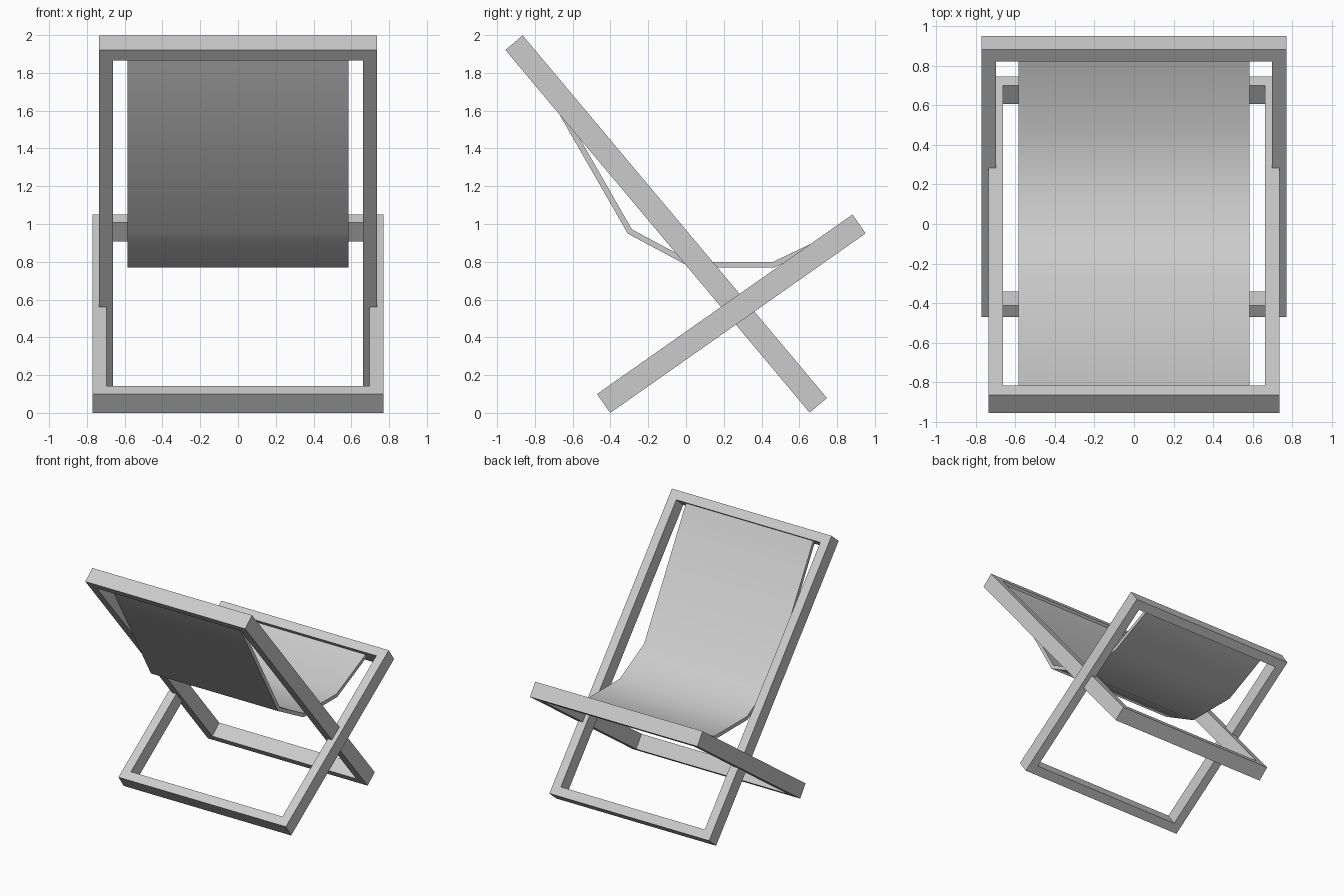
import bpy
import bmesh
from math import radians
from mathutils import Matrix, Vector

cube = bpy.data.objects.get("Cube")
if cube:
    bpy.data.objects.remove(cube, do_unlink=True)

# Single plain grey
grey = bpy.data.materials.new("light_grey")
grey.use_nodes = True
colour = (0.6, 0.6, 0.6, 1)
grey.diffuse_color = colour
grey.node_tree.nodes["Principled BSDF"].inputs["Base Color"].default_value = colour


def add_object(name, bm):
    mesh = bpy.data.meshes.new(name)
    bmesh.ops.recalc_face_normals(bm, faces=bm.faces)
    bm.to_mesh(mesh)
    bm.free()
    mesh.materials.append(grey)
    obj = bpy.data.objects.new(name, mesh)
    bpy.context.collection.objects.link(obj)
    return obj


def add_frame(name, width, length, depth, bar, tilt, centre):
    """Rectangular frame: a ring of four mitred bars, given depth and tilted."""
    bm = bmesh.new()
    rings = []
    for w, l in ((width / 2, length / 2), (width / 2 - bar, length / 2 - bar)):
        corners = ((-w, -l), (w, -l), (w, l), (-w, l))
        rings.append([bm.verts.new((x, y, -depth / 2)) for x, y in corners])
    outer, inner = rings
    for i in range(4):
        j = (i + 1) % 4
        bm.faces.new((outer[i], outer[j], inner[j], inner[i]))
    result = bmesh.ops.extrude_face_region(bm, geom=bm.faces[:], use_keep_orig=True)
    top = [v for v in result["geom"] if isinstance(v, bmesh.types.BMVert)]
    bmesh.ops.translate(bm, vec=(0, 0, depth), verts=top)
    place = Matrix.Translation(Vector(centre)) @ Matrix.Rotation(radians(tilt), 4, "X")
    bmesh.ops.transform(bm, matrix=place, verts=bm.verts)
    return add_object(name, bm)


# Two crossing frames
add_frame("back_frame", 1.47, 2.506, 0.12, 0.073, -50, (0, -0.105, 1.0))
add_frame("seat_frame", 1.54, 1.653, 0.122, 0.073, 35.1, (0, 0.24, 0.525))

# Sling of fabric hung between the two end bars
profile = [(-0.858, 1.938), (-0.297, 0.96), (0.03, 0.785), (0.465, 0.785), (0.865, 0.975)]
bm = bmesh.new()
rows = [[bm.verts.new((x, y, z)) for x in (-0.585, 0.585)] for y, z in profile]
for a, b in zip(rows, rows[1:]):
    bm.faces.new((a[0], a[1], b[1], b[0]))
sling = add_object("fabric_sling", bm)
cloth = sling.modifiers.new("cloth_thickness", "SOLIDIFY")
cloth.thickness = 0.03
cloth.offset = 0
cloth.use_even_offset = True

bpy.ops.object.select_all(action="DESELECT")
sling.select_set(True)
bpy.context.view_layer.objects.active = sling
bpy.ops.object.modifier_apply(modifier=cloth.name)
bpy.ops.object.shade_smooth_by_angle(angle=radians(40))
